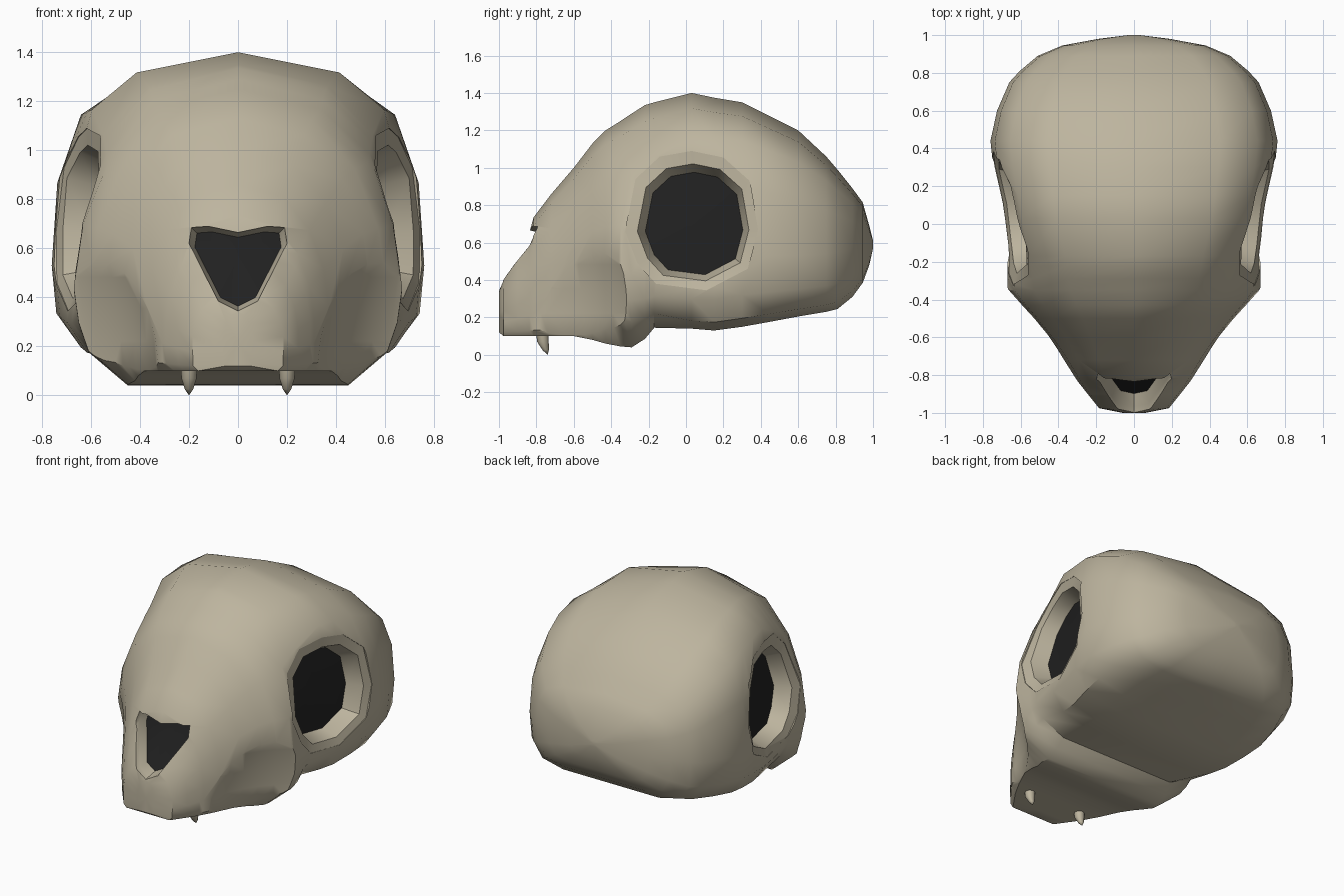
import bpy, bmesh, math
from mathutils import Vector
from mathutils.bvhtree import BVHTree

if "Cube" in bpy.data.objects:
    bpy.data.objects.remove(bpy.data.objects["Cube"])


def material(name, rgb):
    m = bpy.data.materials.new(name)
    m.diffuse_color = (*rgb, 1)
    m.use_nodes = True
    m.node_tree.nodes["Principled BSDF"].inputs["Base Color"].default_value = m.diffuse_color
    return m


BONE = material("bone", (0.51, 0.46, 0.345))
DARK = material("socket black", (0.015, 0.015, 0.015))


def make_object(name, bm):
    bmesh.ops.recalc_face_normals(bm, faces=bm.faces)
    me = bpy.data.meshes.new(name)
    bm.to_mesh(me)
    me.materials.append(BONE)
    me.materials.append(DARK)
    ob = bpy.data.objects.new(name, me)
    bpy.context.collection.objects.link(ob)
    return ob


def activate(ob):
    bpy.ops.object.select_all(action='DESELECT')
    ob.select_set(True)
    bpy.context.view_layer.objects.active = ob


def smooth(ob, angle=40):
    activate(ob)
    bpy.ops.object.shade_smooth_by_angle(angle=math.radians(angle))


def bridge(bm, rings):
    n = len(rings[0])
    for a, b in zip(rings, rings[1:]):
        for i in range(n):
            j = (i + 1) % n
            bm.faces.new((a[i], a[j], b[j], b[i]))


def fan(bm, ring, centre, mat=0):
    c = bm.verts.new(centre)
    for i in range(len(ring)):
        f = bm.faces.new((ring[i], ring[(i + 1) % len(ring)], c))
        f.material_index = mat


def mean(ring):
    return sum((v.co for v in ring), Vector()) / len(ring)


def ramp(v, a, b):
    return min(1, max(0, (v - a) / (b - a)))


def blend(p, q, t):
    return [(a + (c - a) * t, b + (d - b) * t) for (a, b), (c, d) in zip(p, q)]


# Skull sections, front to back: y, top z, bottom z, half width, z of widest point
SECTIONS = [
    (-1.00, 0.34, 0.12, 0.06, 0.22), (-0.975, 0.42, 0.10, 0.185, 0.24),
    (-0.90, 0.555, 0.10, 0.245, 0.27), (-0.837, 0.655, 0.10, 0.295, 0.30),
    (-0.815, 0.735, 0.10, 0.31, 0.31),
    (-0.72, 0.86, 0.10, 0.37, 0.36), (-0.60, 1.00, 0.10, 0.455, 0.42),
    (-0.50, 1.13, 0.08, 0.54, 0.45), (-0.43, 1.20, 0.06, 0.605, 0.45),
    (-0.35, 1.25, 0.045, 0.67, 0.44), (-0.29, 1.29, 0.04, 0.67, 0.43),
    (-0.22, 1.335, 0.085, 0.67, 0.43), (-0.17, 1.35, 0.145, 0.67, 0.44),
    (0.03, 1.40, 0.14, 0.695, 0.49), (0.15, 1.375, 0.13, 0.715, 0.50),
    (0.30, 1.35, 0.15, 0.745, 0.53), (0.44, 1.28, 0.175, 0.76, 0.53),
    (0.60, 1.20, 0.205, 0.725, 0.53), (0.75, 1.06, 0.23, 0.66, 0.54),
    (0.81, 0.99, 0.245, 0.605, 0.55), (0.89, 0.89, 0.31, 0.51, 0.57),
    (0.945, 0.815, 0.385, 0.38, 0.58), (0.98, 0.69, 0.48, 0.19, 0.58),
    (1.00, 0.61, 0.57, 0.03, 0.59),
]
# Half cross-sections as fractions of half width and height
FACE_TOP = [(0, 1), (0.50, 0.90), (0.79, 0.63), (0.945, 0.31)]
CROWN_TOP = [(0, 1), (0.60, 0.91), (0.86, 0.75), (0.97, 0.45)]
SNOUT_LOW = [(1, 0), (1, -0.45), (0.99, -0.85), (0.88, -1), (0, -1)]
JAW_LOW = [(1, 0), (0.97, -0.35), (0.91, -0.65), (0.67, -1), (0, -1)]
BASE_LOW = [(1, 0), (0.975, -0.55), (0.86, -0.88), (0.60, -1), (0, -1)]


def section(bm, y, zt, zb, hw, zc):
    upper = blend(FACE_TOP, CROWN_TOP, ramp(y, -0.35, 0.05))
    lower = blend(SNOUT_LOW, JAW_LOW, ramp(y, -0.65, -0.4))
    lower = blend(lower, BASE_LOW, ramp(y, -0.25, -0.05))
    half = upper + lower
    full = half + [(-x, z) for x, z in half[-2:0:-1]]
    return [bm.verts.new((x * hw, y, zc + z * (zt - zc if z > 0 else zc - zb)))
            for x, z in full]


bm = bmesh.new()
rings = [section(bm, *s) for s in SECTIONS]
bridge(bm, rings)
fan(bm, rings[0], mean(rings[0]))
fan(bm, rings[-1], mean(rings[-1]))
skull = make_object("skull", bm)
bm.normal_update()
tree = BVHTree.FromBMesh(bm)


def carve(cutter):
    cutter.hide_render = True
    activate(skull)
    mod = skull.modifiers.new("carve", 'BOOLEAN')
    mod.operation = 'DIFFERENCE'
    mod.solver = 'EXACT'
    mod.object = cutter
    bpy.ops.object.modifier_apply(modifier=mod.name)
    bpy.data.objects.remove(cutter)


# Socket cutter: outline rings that follow the skin, with a black floor
def socket(name, outline, centre, to_3d, direction, levels):
    d = Vector(direction)

    def on_skin(u, v):
        p = to_3d(u, v) - d * 3
        return tree.ray_cast(p, d)[0]

    cb = bmesh.new()
    loops = []
    for scale, depth in levels:
        ring = []
        for u, v in outline:
            hit = on_skin(centre[0] + (u - centre[0]) * scale,
                          centre[1] + (v - centre[1]) * scale)
            ring.append(cb.verts.new(hit + d * depth))
        loops.append(ring)
    bridge(cb, loops)
    fan(cb, loops[0], on_skin(*centre) + d * levels[0][1])
    fan(cb, loops[-1], mean(loops[-1]), 1)
    carve(make_object(name, cb))


# Cheek hollows
for side in (-1, 1):
    cb = bmesh.new()
    bmesh.ops.create_uvsphere(cb, u_segments=48, v_segments=32, radius=0.8)
    bmesh.ops.scale(cb, verts=cb.verts, vec=(1, 1, 1.74))
    bmesh.ops.translate(cb, verts=cb.verts, vec=(1.1 * side, -0.945, -0.05))
    carve(make_object("cheek_cutter", cb))

# Eye sockets
EYE = [(0.03, 1.09), (0.20, 1.055), (0.34, 0.93), (0.385, 0.67), (0.33, 0.46),
       (0.11, 0.345), (-0.16, 0.38), (-0.26, 0.49), (-0.325, 0.66),
       (-0.27, 0.94), (-0.14, 1.06)]
for side in (-1, 1):
    socket("eye_cutter", EYE, (0.08, 0.66), lambda u, v: Vector((0, u, v)),
           (-side, 0, 0), [(1, -0.1), (1, 0.003), (0.84, 0.025), (0.735, 0.135)])

# Nose opening
HALF = [(0.12, 0.69), (0.19, 0.685), (0.20, 0.62), (0.08, 0.385)]
NOSE = [(0, 0.665)] + HALF + [(0, 0.345)] + [(-x, z) for x, z in reversed(HALF)]
socket("nose_cutter", NOSE, (0, 0.50), lambda u, v: Vector((u, 0, v)),
       (0, 1, 0), [(1, -0.1), (1, 0.003), (0.96, 0.03), (0.88, 0.095)])
smooth(skull)

# Fangs: small backward-curved cones
for side, label in ((-1, "left"), (1, "right")):
    tb = bmesh.new()
    loops = []
    for z, r, y in ((0.14, 0.034, -0.77), (0.07, 0.031, -0.765), (0.025, 0.017, -0.75)):
        loops.append([tb.verts.new((0.2 * side + r * math.cos(a), y + r * math.sin(a), z))
                      for a in (2 * math.pi * k / 8 for k in range(8))])
    bridge(tb, loops)
    fan(tb, loops[0], mean(loops[0]))
    fan(tb, loops[-1], (0.2 * side, -0.74, 0))
    smooth(make_object("fang_" + label, tb), 50)
